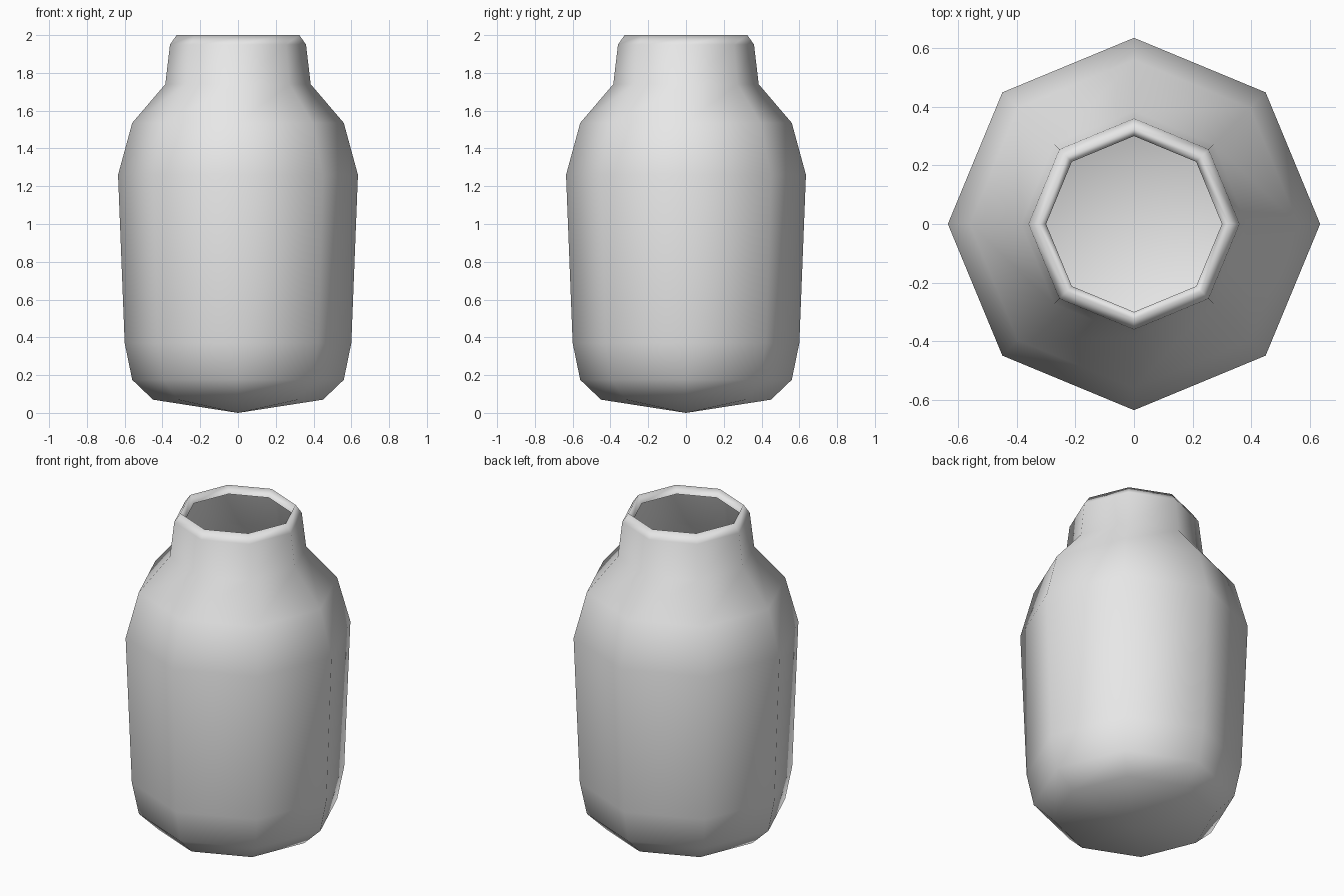
import bpy
import bmesh
from math import cos, sin, tau

cube = bpy.data.objects.get("Cube")
if cube:
    bpy.data.objects.remove(cube, do_unlink=True)

SIDES = 8

# Outer profile (radius, height) from the foot up to the inner lip
PROFILE = [
    (0.45, 0.07), (0.56, 0.175), (0.60, 0.37),    # rounded foot
    (0.635, 1.26), (0.56, 1.535), (0.385, 1.74),  # body and shoulder
    (0.36, 1.95), (0.325, 2.0), (0.30, 1.955),    # neck and rolled lip
]


def make_material(name, color):
    mat = bpy.data.materials.new(name)
    mat.use_nodes = True
    mat.diffuse_color = color
    mat.node_tree.nodes["Principled BSDF"].inputs["Base Color"].default_value = color
    return mat


def lathe(name, profile, tip_height, mat):
    """Turn the profile around z and close its foot with a shallow point."""
    bm = bmesh.new()
    rings = [[bm.verts.new((r * cos(tau * i / SIDES), r * sin(tau * i / SIDES), z))
              for i in range(SIDES)] for r, z in profile]
    tip = bm.verts.new((0, 0, tip_height))
    for i in range(SIDES):
        j = (i + 1) % SIDES
        bm.faces.new((tip, rings[0][j], rings[0][i]))
        for low, high in zip(rings, rings[1:]):
            bm.faces.new((low[i], low[j], high[j], high[i]))
    for face in bm.faces:
        face.smooth = True
    mesh = bpy.data.meshes.new(name)
    bm.to_mesh(mesh)
    bm.free()
    mesh.materials.append(mat)
    obj = bpy.data.objects.new(name, mesh)
    bpy.context.collection.objects.link(obj)
    return obj


# Open jar
lathe("jar", PROFILE, 0.0, make_material("light_grey", (0.8, 0.8, 0.8, 1.0)))
